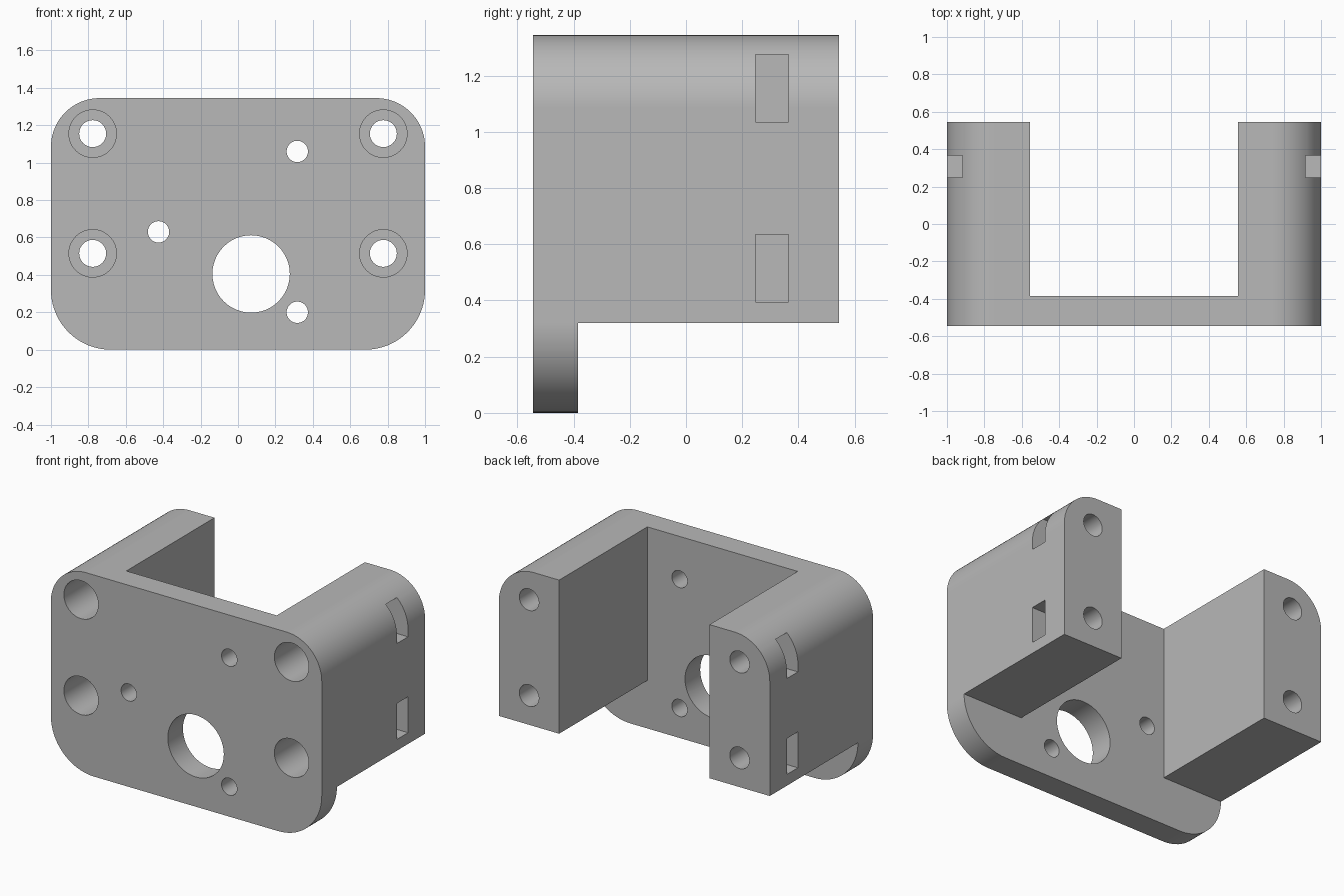
import bpy, bmesh
from math import cos, sin, pi, radians

old = bpy.data.objects.get("Cube")
if old:
    bpy.data.objects.remove(old, do_unlink=True)

FRONT, BACK, PLATE_BACK = -0.545, 0.545, -0.385
TOP, ARM_BOTTOM, ARM_INNER = 1.345, 0.32, 0.555
TOP_R, BOTTOM_R = 0.26, 0.32

grey = bpy.data.materials.new("plain grey")
grey.use_nodes = True
grey.diffuse_color = (0.48, 0.48, 0.48, 1)
grey.node_tree.nodes["Principled BSDF"].inputs["Base Color"].default_value = (0.48, 0.48, 0.48, 1)


def prism(name, outline, y0, y1):
    """Extrude an (x, z) outline from y0 to y1."""
    bm = bmesh.new()
    face = bm.faces.new([bm.verts.new((x, y0, z)) for x, z in outline])
    new = bmesh.ops.extrude_face_region(bm, geom=[face])["geom"]
    bmesh.ops.translate(bm, vec=(0, y1 - y0, 0),
                        verts=[v for v in new if isinstance(v, bmesh.types.BMVert)])
    bmesh.ops.recalc_face_normals(bm, faces=bm.faces)
    mesh = bpy.data.meshes.new(name)
    bm.to_mesh(mesh)
    bm.free()
    mesh.materials.append(grey)
    obj = bpy.data.objects.new(name, mesh)
    bpy.context.collection.objects.link(obj)
    return obj


def arc(cx, cz, r, start, sweep, n):
    return [(cx + r * cos(start + sweep * i / n), cz + r * sin(start + sweep * i / n))
            for i in range(n + 1)]


def rect(x0, x1, z0, z1):
    return [(x0, z0), (x1, z0), (x1, z1), (x0, z1)]


def cut(outline, y0, y1):
    """Subtract a prism from the bracket."""
    tool = prism("cutter", outline, y0, y1)
    tool.hide_render = True
    mod = bracket.modifiers.new("cut", 'BOOLEAN')
    mod.operation = 'DIFFERENCE'
    mod.solver = 'EXACT'
    mod.object = tool
    bpy.ops.object.modifier_apply(modifier=mod.name)
    bpy.data.objects.remove(tool, do_unlink=True)


def drill(x, z, r, y0, y1):
    cut(arc(x, z, r, 0, 2 * pi, 48)[:-1], y0, y1)


# Rounded block that becomes the plate with its two arms
outline = (arc(1 - TOP_R, TOP - TOP_R, TOP_R, 0, pi / 2, 20)
           + arc(TOP_R - 1, TOP - TOP_R, TOP_R, pi / 2, pi / 2, 20)
           + arc(BOTTOM_R - 1, BOTTOM_R, BOTTOM_R, pi, pi / 2, 20)
           + arc(1 - BOTTOM_R, BOTTOM_R, BOTTOM_R, 1.5 * pi, pi / 2, 20))
bracket = prism("motor_bracket", outline, FRONT, BACK)
bpy.context.view_layer.objects.active = bracket
bracket.select_set(True)

# Channel between the arms, and the open space below them
cut(rect(-ARM_INNER, ARM_INNER, -1, 2), PLATE_BACK, 1)
cut(rect(-2, 2, -1, ARM_BOTTOM), PLATE_BACK, 1)

# Screw holes along the arms: bore, head recess and side nut slot
for side in (-1, 1):
    for z in (0.515, 1.155):
        x = side * 0.777
        drill(x, z, 0.072, -1, 1)
        drill(x, z, 0.127, -1, -0.05)
        inner, outer = sorted((side * 0.65, side * 1.2))
        cut(rect(inner, outer, z - 0.12, z + 0.12), 0.248, 0.365)

# Shaft opening and its three mounting holes in the plate
drill(0.07, 0.405, 0.207, -1, 0)
for x, z in ((0.317, 1.06), (0.317, 0.2), (-0.425, 0.63)):
    drill(x, z, 0.057, -1, 0)

# Smooth curves, crisp edges, flat faces kept flat
bpy.ops.object.shade_smooth_by_angle(angle=radians(30))
weighted = bracket.modifiers.new("flat faces", 'WEIGHTED_NORMAL')
weighted.keep_sharp = True
